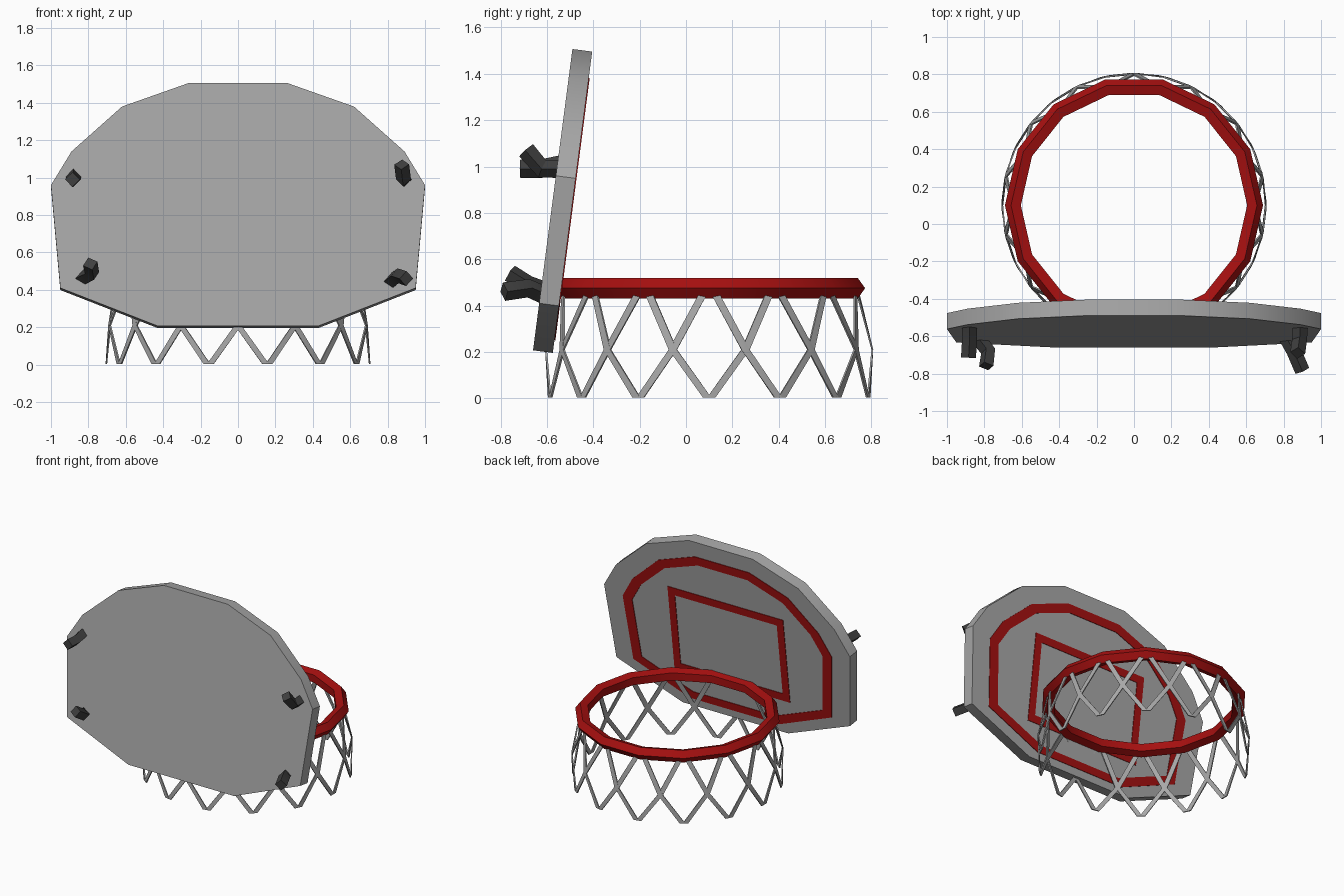
import bpy
import bmesh
from math import sin, cos, atan2, tau, radians
from mathutils import Vector

cube = bpy.data.objects.get("Cube")
if cube:
    bpy.data.objects.remove(cube)


def make_material(name, rgb):
    mat = bpy.data.materials.new(name)
    mat.use_nodes = True
    color = (*rgb, 1.0)
    mat.diffuse_color = color
    mat.node_tree.nodes["Principled BSDF"].inputs["Base Color"].default_value = color
    return mat


GREY = make_material("light_grey", (0.39, 0.39, 0.39))
RED = make_material("deep_red", (0.38, 0.005, 0.005))
DARK = make_material("charcoal", (0.05, 0.05, 0.05))


def finish(obj, mat):
    obj.data.materials.clear()
    obj.data.materials.append(mat)
    bpy.ops.object.select_all(action='DESELECT')
    obj.select_set(True)
    bpy.context.view_layer.objects.active = obj
    bpy.ops.object.shade_smooth_by_angle(angle=radians(30))
    return obj


def mesh_object(name, bm, mat):
    bmesh.ops.recalc_face_normals(bm, faces=bm.faces)
    mesh = bpy.data.meshes.new(name)
    bm.to_mesh(mesh)
    bm.free()
    obj = bpy.data.objects.new(name, mesh)
    bpy.context.collection.objects.link(obj)
    return finish(obj, mat)


# The board leans back; depth is measured through it from its front face
LEAN = atan2(0.17, 1.3)
NORMAL = Vector((0, cos(LEAN), -sin(LEAN)))
BOTTOM, THICK = 0.207, 0.086


def on_board(x, z, depth):
    y = -0.66 + (z - BOTTOM) * 0.17 / 1.3
    return Vector((x, y, z)) + NORMAL * depth


def mirrored(half):
    return half + [(-x, z) for x, z in reversed(half)]


def scaled(points, sx, sz, lift):
    return [(x * sx, BOTTOM + lift + (z - BOTTOM) * sz) for x, z in points]


# Backboard
outline = mirrored([(0.26, 1.507), (0.62, 1.38), (0.89, 1.14),
                    (1.0, 0.96), (0.95, 0.41), (0.43, BOTTOM)])
bm = bmesh.new()
front = [bm.verts.new(on_board(x, z, 0)) for x, z in outline]
back = [bm.verts.new(on_board(x, z, THICK)) for x, z in outline]
bm.faces.new(front)
bm.faces.new(back)
for i in range(len(front)):
    j = (i + 1) % len(front)
    bm.faces.new((front[i], front[j], back[j], back[i]))
mesh_object("backboard", bm, GREY)


# Painted bands on the court side, as thin closed plates
def painted_band(name, outer, inner):
    bm = bmesh.new()
    loops = [[bm.verts.new(on_board(x, z, d)) for x, z in pts]
             for pts, d in ((outer, THICK - 0.002), (outer, THICK + 0.004),
                            (inner, THICK + 0.004), (inner, THICK - 0.002))]
    n = len(outer)
    for a in range(4):
        p, q = loops[a], loops[(a + 1) % 4]
        for i in range(n):
            j = (i + 1) % n
            bm.faces.new((p[i], p[j], q[j], q[i]))
    mesh_object(name, bm, RED)


painted_band("border_stripe", scaled(outline, 0.85, 0.87, 0.055),
             scaled(outline, 0.775, 0.78, 0.11))
painted_band("target_square", mirrored([(0.47, 1.095), (0.47, 0.457)]),
             mirrored([(0.415, 1.04), (0.415, 0.512)]))

# Hoop
SIDES = 14
CENTRE = Vector((0, 0.1, 0))
bpy.ops.mesh.primitive_torus_add(major_segments=SIDES, minor_segments=5,
                                 major_radius=0.643, minor_radius=0.047,
                                 location=CENTRE + Vector((0, 0, 0.475)))
hoop = bpy.context.object
hoop.name = "hoop"
finish(hoop, RED)

# Net: crossing flat ribbons, each bulging slightly at the crossings
bm = bmesh.new()
for k in range(SIDES):
    for way in (-1, 1):
        rungs = []
        for step, radius, z in ((0.1, 0.65, 0.445), (0.5, 0.7, 0.21), (0.97, 0.7, 0.004)):
            angle = (k + way * step) * tau / SIDES
            out = Vector((cos(angle), sin(angle), 0))
            side = Vector((-sin(angle), cos(angle), 0)) * 0.018
            mid = CENTRE + out * radius + Vector((0, 0, z))
            rungs.append([bm.verts.new(mid + side * s + out * t)
                          for s, t in ((-1, 0), (1, 0), (1, 0.008), (-1, 0.008))])
        for a, b in zip(rungs, rungs[1:]):
            for i in range(4):
                j = (i + 1) % 4
                bm.faces.new((a[i], a[j], b[j], b[i]))
        bm.faces.new(rungs[0])
        bm.faces.new(rungs[-1])
mesh_object("net", bm, GREY)


# Hooks: square bent rods on the front of the board
def hook(name, path):
    curve = bpy.data.curves.new(name, 'CURVE')
    curve.dimensions = '3D'
    curve.bevel_depth = 0.04
    curve.bevel_resolution = 0
    curve.use_fill_caps = True
    spline = curve.splines.new('POLY')
    spline.points.add(len(path) - 1)
    for point, co in zip(spline.points, path):
        point.co = (*co, 1)
    obj = bpy.data.objects.new(name, curve)
    bpy.context.collection.objects.link(obj)
    bpy.ops.object.select_all(action='DESELECT')
    obj.select_set(True)
    bpy.context.view_layer.objects.active = obj
    bpy.ops.object.convert(target='MESH')
    finish(bpy.context.object, DARK)


hook("upper_right_hook", [(-0.88, -0.53, 1.01), (-0.88, -0.63, 0.99), (-0.885, -0.715, 0.99)])
hook("upper_left_hook", [(0.89, -0.53, 0.99), (0.885, -0.62, 0.99), (0.875, -0.69, 1.07)])
hook("lower_right_hook", [(-0.84, -0.6, 0.46), (-0.78, -0.68, 0.49), (-0.79, -0.76, 0.54)])
hook("lower_left_hook", [(0.81, -0.6, 0.44), (0.855, -0.68, 0.475), (0.9, -0.785, 0.46)])
